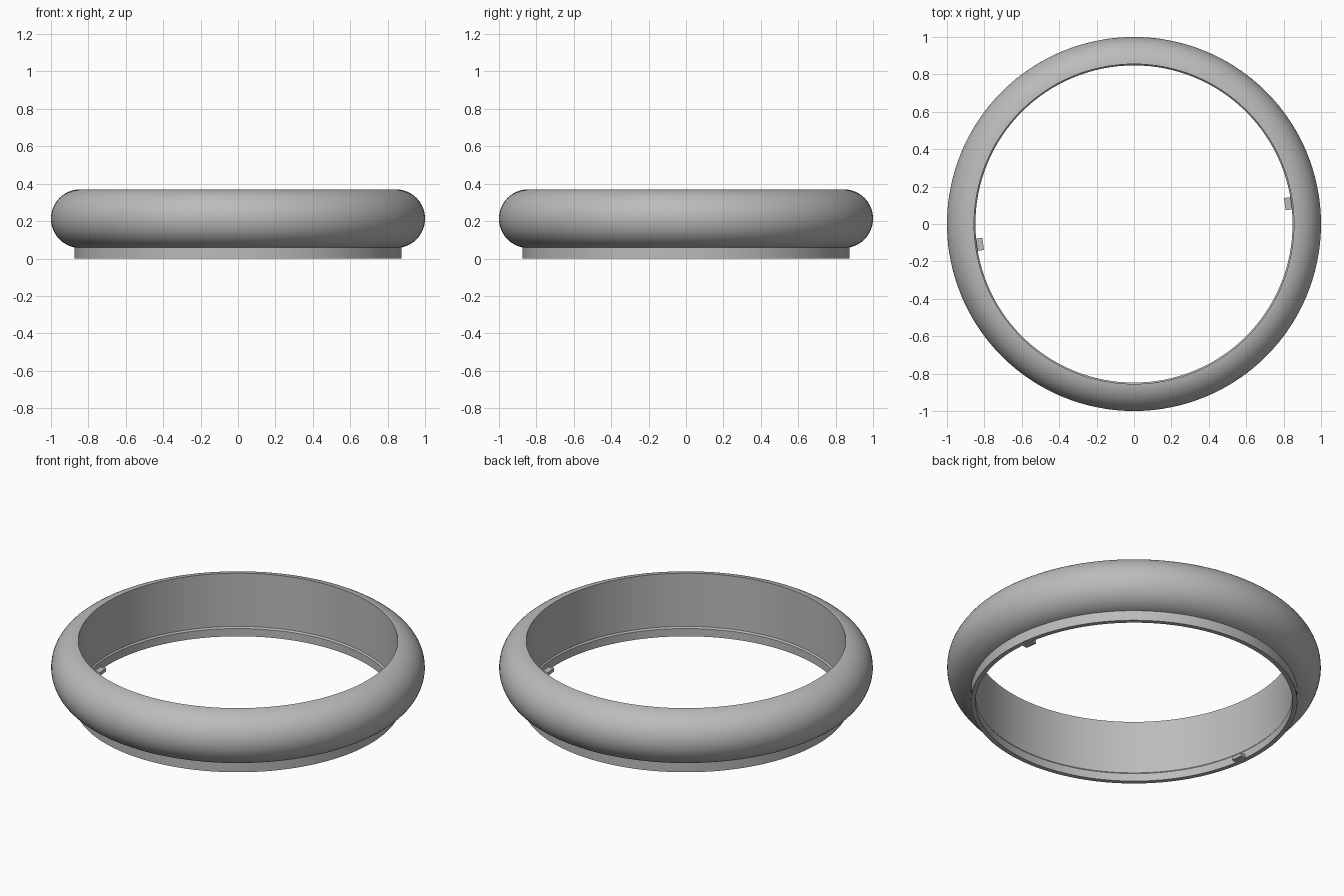
import bpy
import bmesh
from math import sin, cos, radians, pi, asin, acos
from mathutils import Matrix

cube = bpy.data.objects.get("Cube")
if cube:
    bpy.data.objects.remove(cube, do_unlink=True)

grey = bpy.data.materials.new("plain grey")
grey.use_nodes = True
colour = (0.5, 0.5, 0.5, 1)
grey.diffuse_color = colour
grey.node_tree.nodes["Principled BSDF"].inputs["Base Color"].default_value = colour


def add_object(name, bm):
    mesh = bpy.data.meshes.new(name)
    bm.to_mesh(mesh)
    bm.free()
    obj = bpy.data.objects.new(name, mesh)
    bpy.context.collection.objects.link(obj)
    mesh.materials.append(grey)
    return obj


def lathe(name, profile, steps=128):
    """Revolve a closed (radius, height) outline around z."""
    bm = bmesh.new()
    verts = [bm.verts.new((r, 0, z)) for r, z in profile]
    edges = [bm.edges.new((v, verts[i - 1])) for i, v in enumerate(verts)]
    bmesh.ops.spin(bm, geom=verts + edges, axis=(0, 0, 1), cent=(0, 0, 0),
                   angle=2 * pi, steps=steps, use_merge=True)
    bmesh.ops.remove_doubles(bm, verts=bm.verts, dist=0.0001)
    bmesh.ops.recalc_face_normals(bm, faces=bm.faces)
    obj = add_object(name, bm)
    bpy.ops.object.select_all(action='DESELECT')
    obj.select_set(True)
    bpy.context.view_layer.objects.active = obj
    bpy.ops.object.shade_smooth_by_angle(angle=radians(30))
    return obj


# Rounded band with a stepped bottom collar, as one continuous section
tube, middle, height = 0.157, 0.843, 0.213
inner, lip, collar = 0.855, 0.848, 0.874
start = -acos((collar - middle) / tube)
end = acos((inner - middle) / tube)
count = 28
arc = [start + (end - start) * i / count for i in range(count + 1)]
outline = [(lip, 0), (collar, 0)]
outline += [(middle + tube * cos(a), height + tube * sin(a)) for a in arc]
outline += [(inner, 0.055), (lip, 0.046)]
lathe("ring_band", outline)

# Two small locking tabs on opposite sides of the lower lip
for name, angle in (("left_tab", 7.5), ("right_tab", 187.5)):
    bm = bmesh.new()
    bmesh.ops.create_cube(bm, size=1)
    bmesh.ops.scale(bm, vec=(0.045, 0.066, 0.02), verts=bm.verts)
    bmesh.ops.translate(bm, vec=(0.836, 0, 0.01), verts=bm.verts)
    bmesh.ops.rotate(bm, cent=(0, 0, 0), verts=bm.verts,
                     matrix=Matrix.Rotation(radians(angle), 3, 'Z'))
    add_object(name, bm)
